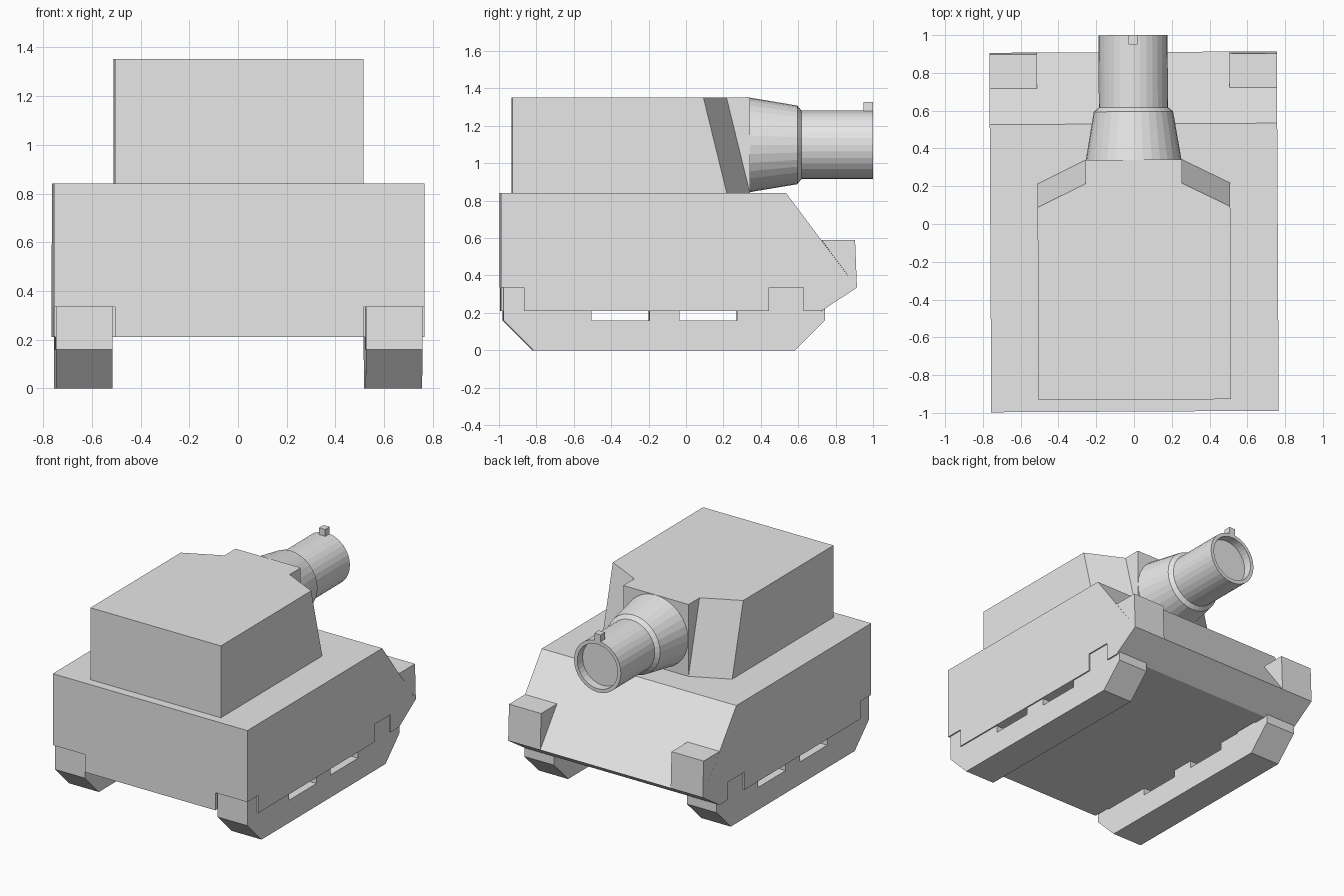
import bpy, bmesh, math
from mathutils import Matrix

cube = bpy.data.objects.get("Cube")
if cube:
    bpy.data.objects.remove(cube, do_unlink=True)

grey = bpy.data.materials.new("light grey")
grey.use_nodes = True
grey.diffuse_color = (0.8, 0.8, 0.8, 1)
grey.node_tree.nodes["Principled BSDF"].inputs["Base Color"].default_value = (0.8, 0.8, 0.8, 1)

YAW = Matrix.Rotation(math.radians(0.3), 4, 'Z')   # whole vehicle sits slightly turned


def finish(name, bm):
    bmesh.ops.recalc_face_normals(bm, faces=bm.faces)
    bm.transform(YAW)
    mesh = bpy.data.meshes.new(name)
    bm.to_mesh(mesh)
    bm.free()
    mesh.materials.append(grey)
    obj = bpy.data.objects.new(name, mesh)
    bpy.context.collection.objects.link(obj)
    return obj


def loft(name, start, end):
    """Solid between two matching outlines of 3D points."""
    bm = bmesh.new()
    a = [bm.verts.new(p) for p in start]
    b = [bm.verts.new(p) for p in end]
    bm.faces.new(a)
    bm.faces.new(b)
    for i in range(len(a)):
        j = (i + 1) % len(a)
        bm.faces.new((a[i], a[j], b[j], b[i]))
    return finish(name, bm)


def side_prism(name, profile, x0, x1):
    """Extrude a (y, z) side profile across x."""
    return loft(name, [(x0, y, z) for y, z in profile], [(x1, y, z) for y, z in profile])


def lathe(name, profile, z, sides=32):
    """Spin an (y, radius) profile about the gun axis."""
    bm = bmesh.new()
    rings = []
    for y, r in profile:
        ring = []
        for i in range(sides):
            t = 2 * math.pi * i / sides
            ring.append(bm.verts.new((r * math.cos(t), y, z + r * math.sin(t))))
        rings.append(ring)
    for a, b in zip(rings, rings[1:]):
        for i in range(sides):
            j = (i + 1) % sides
            bm.faces.new((a[i], a[j], b[j], b[i]))
    bm.faces.new(rings[0])
    bm.faces.new(rings[-1])
    return finish(name, bm)


INNER, OUTER = 0.51, 0.761
FLOOR, TAB, DECK = 0.21, 0.335, 0.842

# Hull centre, with a sloped glacis and an undercut nose
upper = [(0.91, TAB), (0.53, DECK), (-0.993, DECK)]
side_prism("hull", [(-0.993, FLOOR), (0.72, FLOOR)] + upper, -INNER, INNER)

# Hull flanks, notched along the lower edge where the tracks rise into them
flank = [(-0.993, TAB), (-0.87, TAB), (-0.87, FLOOR), (0.44, FLOOR), (0.44, TAB),
         (0.625, TAB), (0.625, FLOOR), (0.72, FLOOR)] + upper

# Track outline with raised tabs and two open slots along the top
track = [(-0.98, 0.16), (-0.82, 0), (0.58, 0), (0.74, 0.16), (0.74, 0.222), (0.72, FLOOR),
         (0.625, FLOOR), (0.625, TAB), (0.44, TAB), (0.44, FLOOR)]
for front, back in ((0.27, -0.04), (-0.20, -0.51)):
    track += [(front, FLOOR), (front, 0.16), (back, 0.16), (back, FLOOR)]
track += [(-0.87, FLOOR), (-0.87, TAB), (-0.98, TAB)]

lamp = [(0.72, 0.59), (0.90, 0.59), (0.91, TAB)]

for side, s in (("left", 1), ("right", -1)):
    side_prism(side + "_flank", flank, s * INNER, s * OUTER)
    side_prism(side + "_track", track, s * (INNER + 0.01), s * (OUTER - 0.009))
    side_prism(side + "_nose_block", lamp, s * INNER, s * OUTER)

# Turret body: central block with a raked cheek on each side
ROOF, REAR, FACE, MID = 1.352, -0.93, 0.34, 0.255
side_prism("turret", [(REAR, DECK), (FACE, DECK), (FACE, ROOF), (REAR, ROOF)], -MID, MID)
for side, s in (("left", 1), ("right", -1)):
    def outline(z, shift):
        return [(s * MID, REAR, z), (s * INNER, REAR, z),
                (s * INNER, 0.215 - shift, z), (s * MID, FACE - shift, z)]
    loft(side + "_turret_cheek", outline(DECK, 0), outline(ROOF, 0.125))

# Gun: tapered mantlet, collar and barrel with a shallow open muzzle
lathe("gun", [(0.33, 0.255), (0.34, 0.253), (0.595, 0.21), (0.617, 0.183),
              (1.0, 0.183), (1.0, 0.158), (0.94, 0.158)], 1.098)

# Sight on the muzzle
side_prism("muzzle_sight", [(0.95, 1.26), (1.0, 1.26), (1.0, 1.328), (0.95, 1.328)], -0.024, 0.024)
